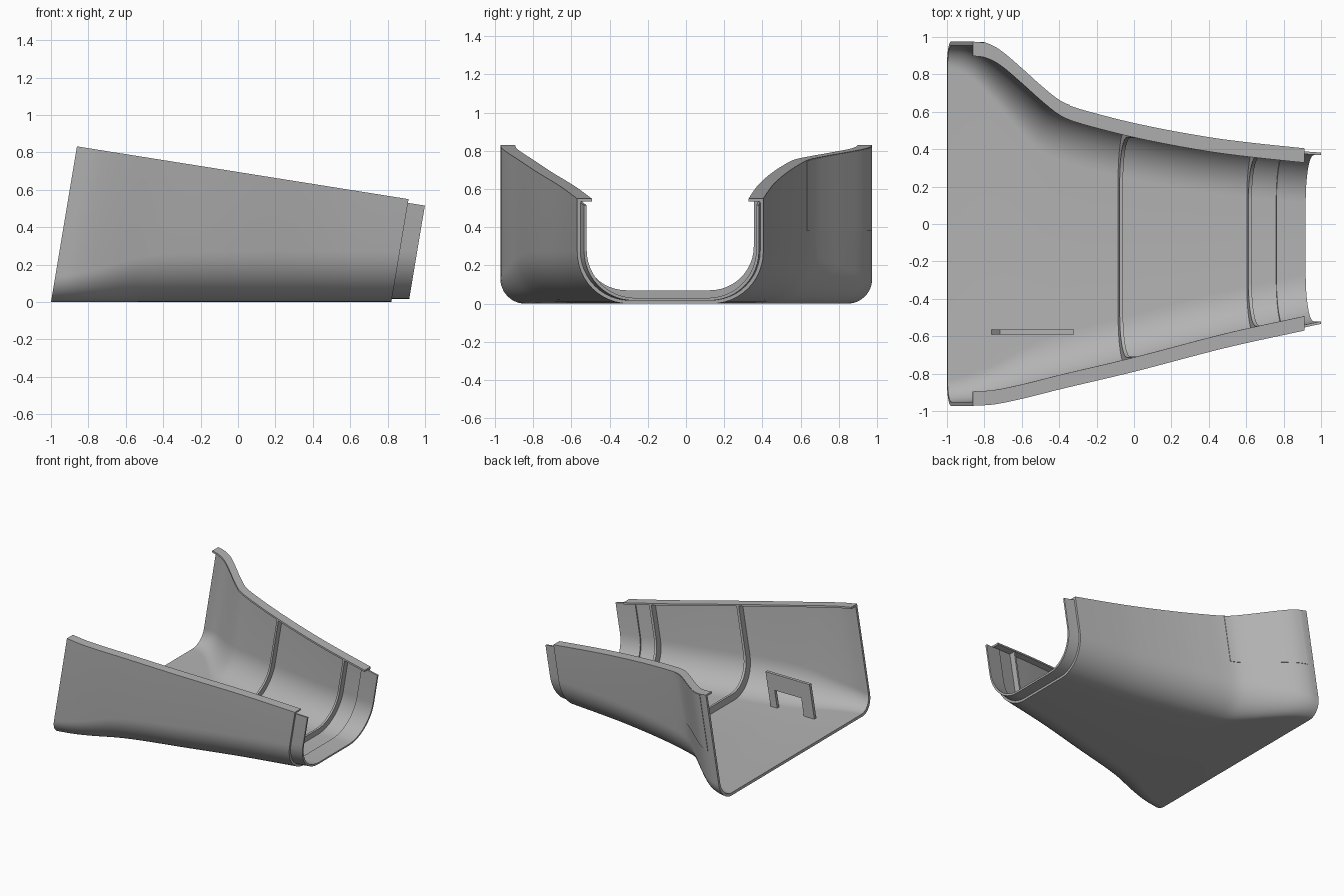
import bpy
import bmesh
import math

if "Cube" in bpy.data.objects:
    bpy.data.objects.remove(bpy.data.objects["Cube"])

grey = bpy.data.materials.new("mid_grey")
grey.use_nodes = True
grey.diffuse_color = (0.45, 0.45, 0.45, 1)
grey.node_tree.nodes["Principled BSDF"].inputs["Base Color"].default_value = (0.45, 0.45, 0.45, 1)

LEAN = 0.167      # cross-sections lean towards the narrow end
SKIN = 0.02       # shell thickness
RIM = 0.077       # rim flange width

# Wall outlines along the rim: (x, y)
FRONT = [(-0.86, -0.972), (-0.75, -0.965), (-0.6, -0.935), (-0.4, -0.885),
         (0, -0.79), (0.5, -0.66), (0.91, -0.57), (1.05, -0.54)]
BACK = [(-0.86, 0.975), (-0.8, 0.968), (-0.72, 0.93), (-0.6, 0.83), (-0.5, 0.74),
        (-0.4, 0.66), (-0.33, 0.628), (-0.2, 0.59), (0, 0.54), (0.25, 0.49),
        (0.5, 0.45), (0.91, 0.405), (1.05, 0.395)]
CORNER = [(-1, 0.13), (-0.8, 0.17), (-0.5, 0.25), (0, 0.27), (1, 0.27)]


def curve(points, x):
    """Smooth interpolation through a list of points."""
    n = len(points)

    def slope(i):
        a, b = points[max(i - 1, 0)], points[min(i + 1, n - 1)]
        return (b[1] - a[1]) / (b[0] - a[0])

    x = min(max(x, points[0][0]), points[-1][0])
    i = max(j for j in range(n - 1) if points[j][0] <= x)
    (x0, y0), (x1, y1) = points[i], points[i + 1]
    h = x1 - x0
    t = (x - x0) / h
    return ((1 + 2 * t) * (1 - t) ** 2 * y0 + t * (1 - t) ** 2 * h * slope(i)
            + t * t * (3 - 2 * t) * y1 - t * t * (1 - t) * h * slope(i + 1))


def top(s):
    return 0.832 - (s + 1) * 0.155


def walls(s):
    x = s + LEAN * top(s)
    return curve(FRONT, x), curve(BACK, x)


def trough(s, inset, height):
    """U-shaped path (y, z) from the front wall top to the back wall top."""
    yf, yb = walls(s)
    yf, yb = yf + inset, yb - inset
    r = curve(CORNER, s) - inset * 0.6
    path = [(yf, height)]
    for i in range(13):
        a = math.pi / 2 * i / 12
        path.append((yf + r * (1 - math.cos(a)), inset + r * (1 - math.sin(a))))
    for i in range(13):
        a = math.pi / 2 * (1 - i / 12)
        path.append((yb - r * (1 - math.cos(a)), inset + r * (1 - math.sin(a))))
    path.append((yb, height))
    return path


def loft(name, stations, section):
    """Join closed leaning sections into one capped solid."""
    bm = bmesh.new()
    rings = [[bm.verts.new((s + LEAN * z, y, z)) for y, z in section(s)] for s in stations]
    n = len(rings[0])
    for a, b in zip(rings, rings[1:]):
        for i in range(n):
            j = (i + 1) % n
            bm.faces.new((a[i], a[j], b[j], b[i]))
    bm.faces.new(rings[0])
    bm.faces.new(rings[-1])
    bmesh.ops.recalc_face_normals(bm, faces=bm.faces)
    mesh = bpy.data.meshes.new(name)
    bm.to_mesh(mesh)
    bm.free()
    mesh.materials.append(grey)
    ob = bpy.data.objects.new(name, mesh)
    bpy.context.collection.objects.link(ob)
    bpy.ops.object.select_all(action='DESELECT')
    bpy.context.view_layer.objects.active = ob
    ob.select_set(True)
    bpy.ops.object.shade_smooth_by_angle(angle=math.radians(30))
    return ob


def spread(a, b, n):
    return [a + (b - a) * i / n for i in range(n + 1)]


# Main shell with inward rim flanges
def shell_section(s):
    h = top(s)
    under = h - 0.014
    yf, yb = walls(s)
    inner = trough(s, SKIN, under)
    return (trough(s, 0, h) + [(yb - RIM, h), (yb - RIM, under)]
            + inner[::-1] + [(yf + RIM, under), (yf + RIM, h)])


loft("trough_shell", spread(-1, 0.82, 64), shell_section)


# Bands that follow the inside of the trough
def band(name, start, end, outer, inner, drop, steps):
    def section(s):
        h = top(s) - drop
        return trough(s, outer, h) + trough(s, inner, h)[::-1]
    loft(name, spread(start, end, steps), section)


band("middle_rib", -0.088, -0.07, 0.012, 0.07, 0.012, 1)
band("narrow_end_rib", 0.6, 0.618, 0.012, 0.07, 0.012, 1)
band("narrow_end_lip", 0.757, 0.913, 0.016, 0.03, 0.02, 6)


# Thin raised panel on the outside of the flared back wall
def panel_section(s):
    y, h = walls(s)[1], top(s) - 0.003
    return [(y + 0.004, 0.38), (y + 0.004, h), (y - 0.005, h), (y - 0.005, 0.38)]


loft("flare_panel", spread(-0.94, -0.47, 24), panel_section)


# Upright bracket: two legs and a bridge
def slab(name, start, end, low, high):
    def section(s):
        return [(-0.59, low), (-0.59, high), (-0.565, high), (-0.565, low)]
    loft(name, (start, end), section)


slab("bracket_wide_leg", -0.765, -0.67, 0.01, 0.29)
slab("bracket_narrow_leg", -0.43, -0.37, 0.01, 0.29)
slab("bracket_bridge", -0.67, -0.43, 0.16, 0.29)
